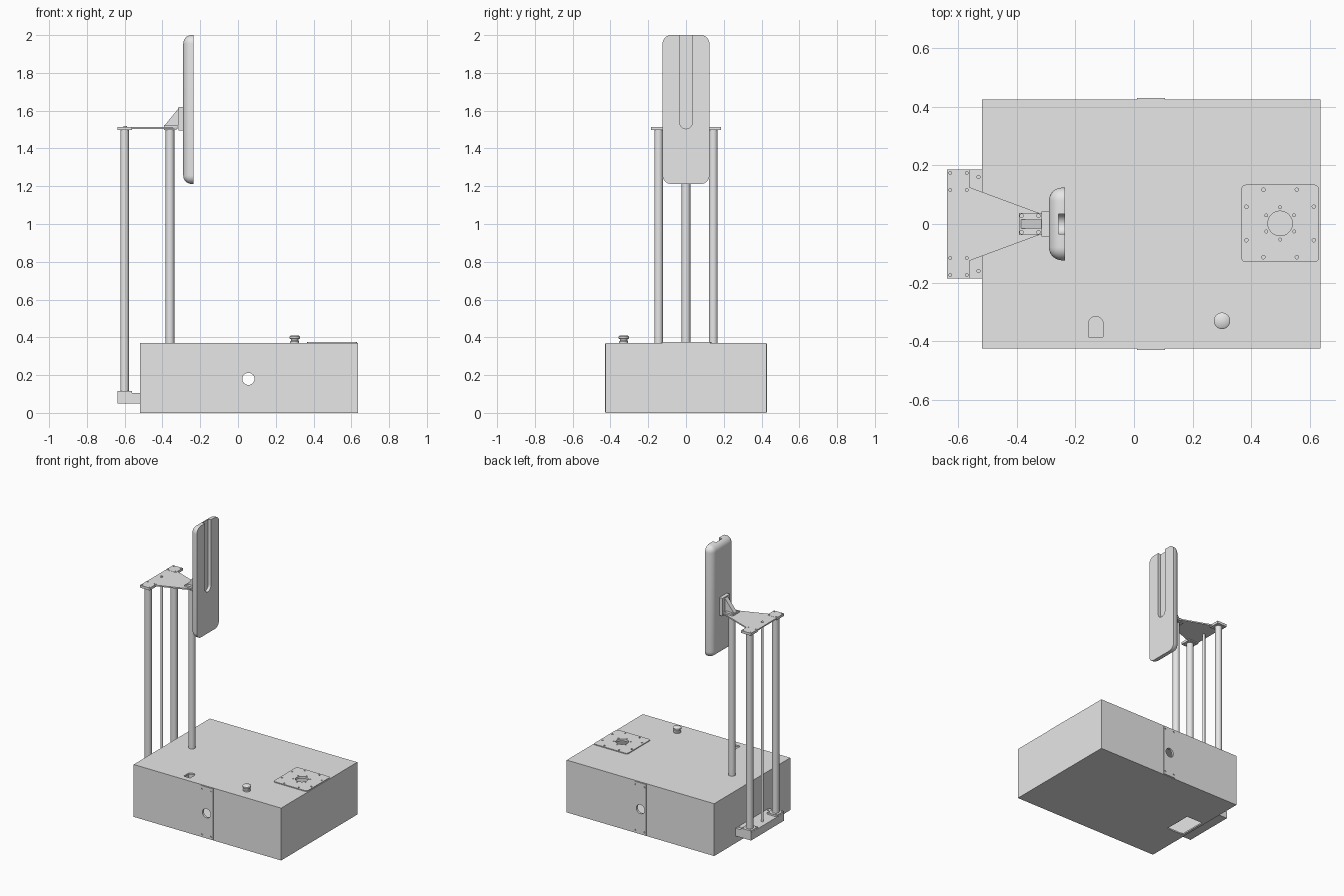
import bpy, bmesh, math

cube = bpy.data.objects.get("Cube")
if cube:
    bpy.data.objects.remove(cube)

GREY = (0.8, 0.8, 0.8, 1.0)
grey = bpy.data.materials.new("plain_grey")
grey.use_nodes = True
grey.diffuse_color = GREY
grey.node_tree.nodes["Principled BSDF"].inputs["Base Color"].default_value = GREY


def finish(name, bm):
    bmesh.ops.recalc_face_normals(bm, faces=bm.faces)
    mesh = bpy.data.meshes.new(name)
    bm.to_mesh(mesh)
    bm.free()
    mesh.materials.append(grey)
    obj = bpy.data.objects.new(name, mesh)
    bpy.context.collection.objects.link(obj)
    return obj


def select(obj):
    bpy.ops.object.select_all(action='DESELECT')
    obj.select_set(True)
    bpy.context.view_layer.objects.active = obj


def smooth(obj):
    select(obj)
    bpy.ops.object.shade_smooth_by_angle(angle=math.radians(35))


def add_prism(bm, outline, axis, a, b):
    """Extrude a closed 2D outline along an axis from a to b."""
    place = {'X': lambda u, v: (a, u, v),
             'Y': lambda u, v: (u, a, v),
             'Z': lambda u, v: (u, v, a)}[axis]
    step = [(b - a) * (axis == k) for k in 'XYZ']
    face = bm.faces.new([bm.verts.new(place(u, v)) for u, v in outline])
    ext = bmesh.ops.extrude_face_region(bm, geom=[face])['geom']
    bmesh.ops.translate(bm, vec=step,
                        verts=[v for v in ext if isinstance(v, bmesh.types.BMVert)])


def prism(name, outlines, axis, a, b):
    bm = bmesh.new()
    for outline in outlines:
        add_prism(bm, outline, axis, a, b)
    return finish(name, bm)


def rect(x0, x1, y0, y1):
    return [(x0, y0), (x1, y0), (x1, y1), (x0, y1)]


def circle(x, y, r, n=24):
    return [(x + r * math.cos(2 * math.pi * i / n),
             y + r * math.sin(2 * math.pi * i / n)) for i in range(n)]


def arc(x, y, r, start, end, n=12):
    return [(x + r * math.cos(math.radians(start + (end - start) * i / n)),
             y + r * math.sin(math.radians(start + (end - start) * i / n)))
            for i in range(n + 1)]


def box(name, x0, x1, y0, y1, z0, z1):
    return prism(name, [rect(x0, x1, y0, y1)], 'Z', z0, z1)


def cut(obj, cutter):
    cutter.hide_render = True
    select(obj)
    mod = obj.modifiers.new("cut", 'BOOLEAN')
    mod.operation = 'DIFFERENCE'
    mod.solver = 'EXACT'
    mod.object = cutter
    bpy.ops.object.modifier_apply(modifier=mod.name)
    bpy.data.objects.remove(cutter)


# Hollow housing with openings in lid, sides and floor
housing = box("housing", -0.518, 0.635, -0.425, 0.425, 0, 0.37)
cut(housing, box("cavity", -0.508, 0.625, -0.415, 0.415, 0.01, 0.36))
FAN = (0.498, 0.002)
slot = [(-0.155, -0.385), (-0.105, -0.385)] + arc(-0.13, -0.34, 0.025, 0, 180)
cut(housing, prism("lid_cutter", [circle(*FAN, 0.042, 32), slot], 'Z', 0.35, 0.4))
cut(housing, prism("side_cutter", [circle(0.055, 0.18, 0.032, 32)], 'Y', -0.5, 0.5))
cut(housing, box("floor_cutter", -0.5, -0.37, -0.1, 0.1, -0.02, 0.02))

# Side cover plates with a port and corner screw holes
for side, label in ((-1, "front"), (1, "back")):
    plate = prism(label + "_cover_plate", [rect(0.01, 0.105, 0.004, 0.366)],
                  'Y', side * 0.425, side * 0.43)
    holes = [circle(x, z, 0.006, 10) for x in (0.022, 0.093) for z in (0.025, 0.345)]
    holes.append(circle(0.055, 0.18, 0.032, 32))
    cut(plate, prism("plate_cutter", holes, 'Y', side * 0.42, side * 0.44))

# Square lid plate with a round opening and bolt holes
cx, cy = FAN
h, r = 0.132, 0.015
corners = []
for sx, sy, start in ((1, 1, 0), (-1, 1, 90), (-1, -1, 180), (1, -1, 270)):
    corners += arc(cx + sx * (h - r), cy + sy * (h - r), r, start, start + 90, 5)
lid_plate = prism("lid_plate", [corners], 'Z', 0.37, 0.376)
holes = [circle(cx, cy, 0.042, 32)]
for sx in (-1, 1):
    for sy in (-1, 1):
        holes.append(circle(cx + sx * 0.057, cy + sy * 0.115, 0.006, 10))
        holes.append(circle(cx + sx * 0.115, cy + sy * 0.057, 0.006, 10))
for i in range(6):
    t = math.radians(30 + 60 * i)
    holes.append(circle(cx + 0.055 * math.cos(t), cy + 0.055 * math.sin(t), 0.005, 10))
cut(lid_plate, prism("bolt_cutter", holes, 'Z', 0.365, 0.39))

# Turned knob on the lid
bm = bmesh.new()
profile = [(0, 0.37), (0.024, 0.37), (0.024, 0.378), (0.019, 0.382), (0.019, 0.39),
           (0.028, 0.394), (0.028, 0.404), (0.022, 0.409), (0, 0.411)]
verts = [bm.verts.new((0.3 + rad, -0.33, z)) for rad, z in profile]
edges = [bm.edges.new(pair) for pair in zip(verts, verts[1:])]
bmesh.ops.spin(bm, geom=verts + edges, cent=(0.3, -0.33, 0), axis=(0, 0, 1),
               angle=2 * math.pi, steps=32)
bmesh.ops.remove_doubles(bm, verts=bm.verts, dist=0.0001)
smooth(finish("knob", bm))

# Rear bracket carrying the posts
step = [(-0.638, 0.05), (-0.518, 0.05), (-0.518, 0.105), (-0.555, 0.105), (-0.638, 0.105)]
bracket = prism("post_bracket", [step], 'Y', -0.185, 0.185)
cut(bracket, prism("bracket_cutter", [circle(-0.53, y, 0.006, 10) for y in (-0.16, 0.16)],
                   'Z', 0.09, 0.12))

# Posts with end flanges
for name, x, y, rad, z0, z1 in (("left_post", -0.6, 0.145, 0.023, 0.1, 1.506),
                                ("right_post", -0.6, -0.145, 0.023, 0.1, 1.506),
                                ("front_post", -0.36, 0, 0.023, 0.01, 1.506),
                                ("thin_rod", -0.597, 0, 0.009, 0.1, 1.518)):
    smooth(prism(name, [circle(x, y, rad, 32)], 'Z', z0, z1))
for y in (-0.145, 0.145):
    screws = [circle(-0.598 + sx * 0.028, y + sy * 0.029, 0.005, 10)
              for sx in (-1, 1) for sy in (-1, 1)]
    for label, z0, z1 in (("lower_flange", 0.105, 0.117), ("upper_flange", 1.497, 1.514)):
        flange = box(label, -0.637, -0.56, y - 0.04, y + 0.04, z0, z1)
        cut(flange, prism("screw_cutter", screws, 'Z', z0 - 0.01, z1 + 0.01))
box("front_post_flange", -0.392, -0.325, -0.034, 0.034, 1.497, 1.505)

# Tapered top plate
half = [(-0.637, 0.105), (-0.56, 0.105), (-0.56, 0.125), (-0.32, 0.036)]
taper = [(-0.637, -0.105), (-0.56, -0.105), (-0.56, -0.125), (-0.32, -0.036)]
prism("top_plate", [taper + half[::-1]], 'Z', 1.504, 1.513)

# Paddle support: foot, upright and gusset
foot = box("support_foot", -0.392, -0.315, -0.037, 0.037, 1.513, 1.525)
cut(foot, prism("foot_cutter", [circle(x, y, 0.006, 10) for x in (-0.383, -0.326)
                                for y in (-0.028, 0.028)], 'Z', 1.515, 1.53))
box("support_upright", -0.315, -0.288, -0.042, 0.042, 1.495, 1.62)
prism("support_gusset", [[(-0.386, 1.525), (-0.315, 1.525), (-0.315, 1.612)]],
      'Y', -0.016, 0.016)

# Paddle: rounded back and corners, flat face with an open-topped groove
paddle = box("paddle", -0.29, -0.235, -0.124, 0.124, 1.212, 2.0)
bm = bmesh.new()
bm.from_mesh(paddle.data)
rounded = [e for e in bm.edges if any(v.co.x < -0.26 for v in e.verts)]
bmesh.ops.bevel(bm, geom=rounded, offset=0.045, segments=8, profile=0.5, affect='EDGES')
bm.to_mesh(paddle.data)
bm.free()
groove = [(0.034, 2.1), (-0.034, 2.1)] + arc(0, 1.538, 0.034, 180, 360)
cut(paddle, prism("groove_cutter", [groove], 'X', -0.257, -0.2))
smooth(paddle)
